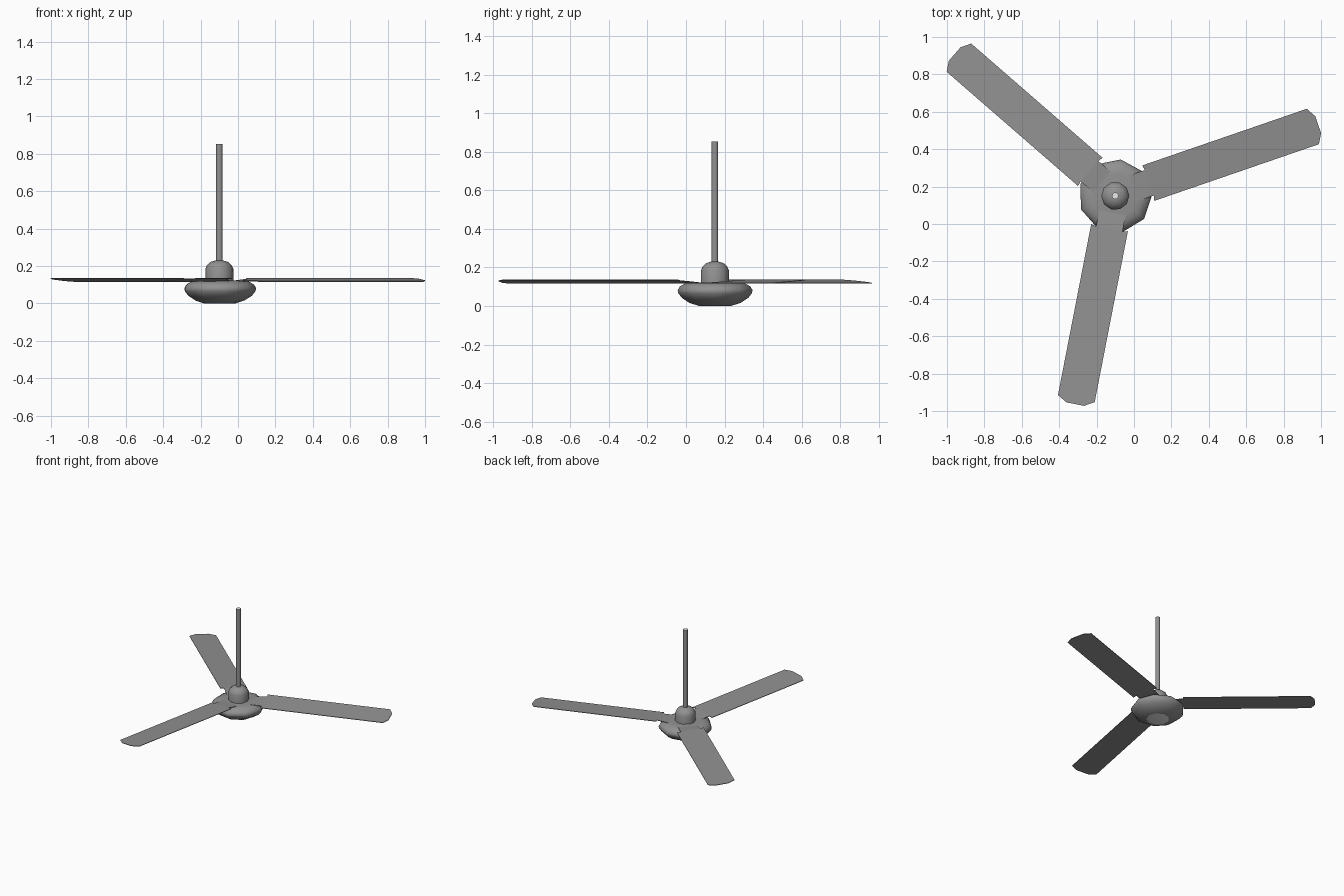
import bpy, math

if "Cube" in bpy.data.objects:
    bpy.data.objects.remove(bpy.data.objects["Cube"])

HUB = (-0.1, 0.15)              # axis of rod and housing
BLADES = (-0.096, 0.159)        # centre of the blade ring
TAU = 2 * math.pi


def material(name, value):
    mat = bpy.data.materials.new(name)
    mat.diffuse_color = (value, value, value, 1)
    mat.use_nodes = True
    mat.node_tree.nodes["Principled BSDF"].inputs["Base Color"].default_value = mat.diffuse_color
    return mat


grey = material("mid_grey", 0.285)
pale = material("pale_grey", 0.8)


def add_object(name, verts, faces, centre, smooth=False):
    mesh = bpy.data.meshes.new(name)
    mesh.from_pydata(verts, [], faces)
    mesh.materials.append(grey)
    mesh.materials.append(pale)
    mesh.update()
    obj = bpy.data.objects.new(name, mesh)
    bpy.context.collection.objects.link(obj)
    obj.location = (*centre, 0)
    if smooth:
        bpy.ops.object.select_all(action='DESELECT')
        obj.select_set(True)
        bpy.context.view_layer.objects.active = obj
        bpy.ops.object.shade_smooth_by_angle(angle=math.radians(50))
    return obj


def lathe(name, profile, sides, turn=0.0):
    """Revolve (radius, z) points, listed bottom to top; last two faces are the caps."""
    verts, faces = [], []
    for r, z in profile:
        for i in range(sides):
            a = turn + TAU * i / sides
            verts.append((r * math.cos(a), r * math.sin(a), z))
    for k in range(len(profile) - 1):
        for i in range(sides):
            j = (i + 1) % sides
            faces.append((k * sides + i, k * sides + j,
                          (k + 1) * sides + j, (k + 1) * sides + i))
    faces.append(tuple(reversed(range(sides))))
    top = (len(profile) - 1) * sides
    faces.append(tuple(top + i for i in range(sides)))
    return add_object(name, verts, faces, HUB, smooth=True)


# Motor housing: rounded, nine-sided dish with a pale disc underneath
housing = lathe("motor_housing",
                [(0.084, 0.0), (0.135, 0.016), (0.175, 0.042), (0.194, 0.066),
                 (0.197, 0.082), (0.185, 0.102), (0.155, 0.118), (0.12, 0.122)],
                9, math.radians(1.4))
housing.data.polygons[-2].material_index = 1

# Domed cover above the blades
lathe("top_cover",
      [(0.075, 0.11), (0.075, 0.185), (0.066, 0.205),
       (0.047, 0.222), (0.02, 0.23)], 10, math.radians(1.4))

# Hanging rod with a pale top end
rod = lathe("hanging_rod", [(0.018, 0.22), (0.018, 0.852)], 10)
rod.data.polygons[-1].material_index = 1

# Three pitched blades, each with a narrow root and a clipped tip
half = [(0.1, 0.072), (0.188, 0.072), (0.182, 0.1), (1.113, 0.1), (1.143, 0.048)]
outline = [(u, -v) for u, v in half] + [(u, v) for u, v in reversed(half)]
n = len(outline)
for k, deg in enumerate((19, 139, 259)):
    c, s = math.cos(math.radians(deg)), math.sin(math.radians(deg))
    verts = []
    for dz in (-0.002, 0.002):
        for u, v in outline:
            # the root end lies flat in the housing
            z = 0.126 + 0.085 * v if u > 0.15 else 0.12
            verts.append((u * c - v * s, u * s + v * c, z + dz))
    faces = [tuple(reversed(range(n))), tuple(range(n, 2 * n))]
    # root panel is split off so each face stays planar or nearly so
    root = (0, 1, n - 2, n - 1)
    blade = tuple(range(1, n - 1))
    faces = [tuple(reversed(root)), tuple(reversed(blade)),
             tuple(i + n for i in root), tuple(i + n for i in blade)]
    faces += [(i, (i + 1) % n, n + (i + 1) % n, n + i) for i in range(n)]
    add_object(f"blade_{k + 1}", verts, faces, BLADES)
